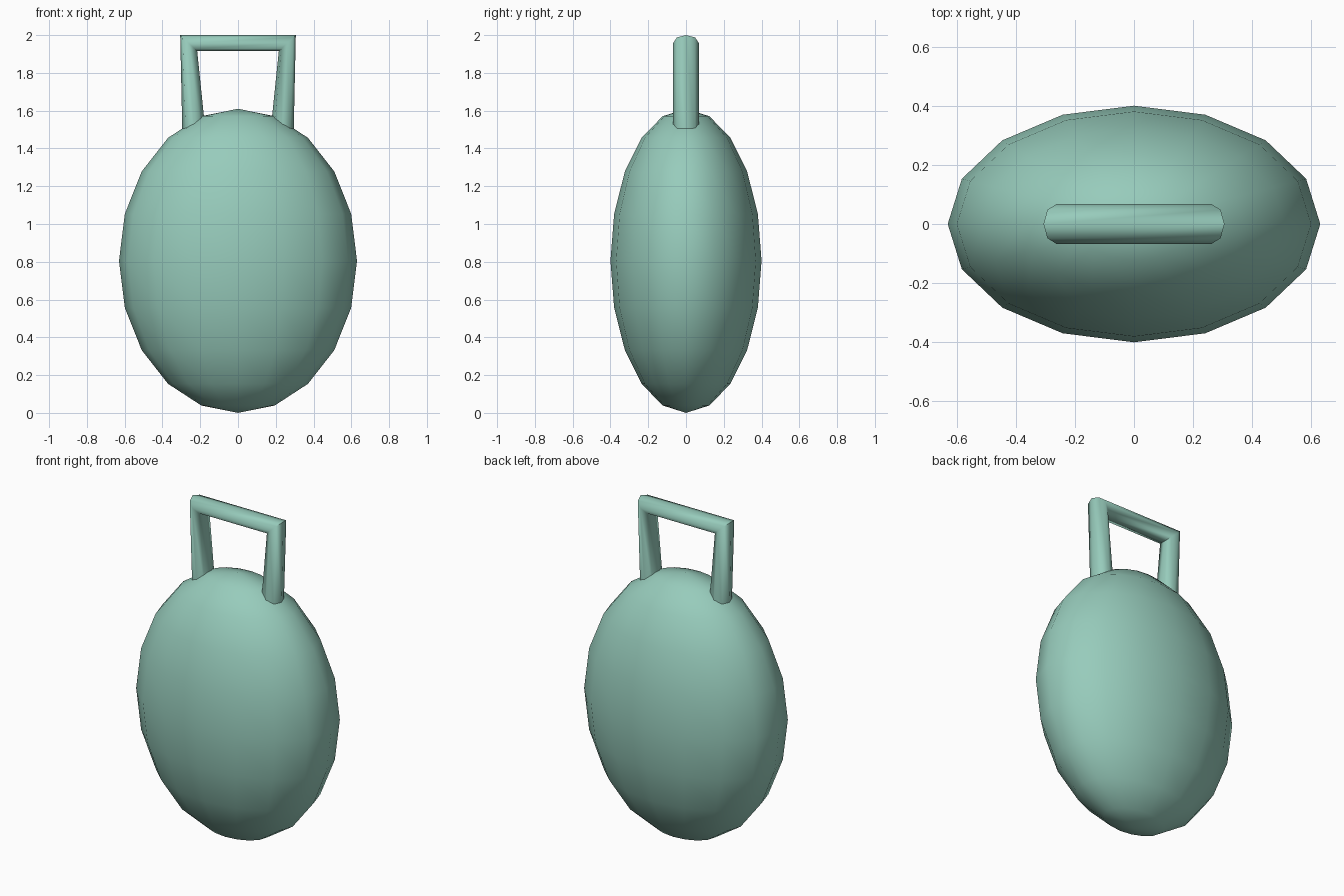
import bpy, bmesh
from math import cos, sin, pi, radians
from mathutils import Matrix, Vector

if "Cube" in bpy.data.objects:
    bpy.data.objects.remove(bpy.data.objects["Cube"])

green = bpy.data.materials.new("soft_green")
green.diffuse_color = (0.31, 0.60, 0.50, 1)
green.use_nodes = True
green.node_tree.nodes["Principled BSDF"].inputs["Base Color"].default_value = green.diffuse_color


def finish(bm, name, angle):
    bmesh.ops.recalc_face_normals(bm, faces=bm.faces)
    mesh = bpy.data.meshes.new(name)
    bm.to_mesh(mesh)
    bm.free()
    obj = bpy.data.objects.new(name, mesh)
    bpy.context.collection.objects.link(obj)
    mesh.materials.append(green)
    bpy.ops.object.select_all(action='DESELECT')
    obj.select_set(True)
    bpy.context.view_layer.objects.active = obj
    bpy.ops.object.shade_smooth_by_angle(angle=radians(angle))
    return obj


# body: low-poly sphere squashed front to back
bm = bmesh.new()
shape = Matrix.Translation((0, 0, 0.805)) @ Matrix.Diagonal((0.63, 0.40, 0.805, 1))
bmesh.ops.create_uvsphere(bm, u_segments=16, v_segments=10, radius=1, matrix=shape)
finish(bm, "body", 60)

# handle: eight-sided tube with mitred corners, legs flaring into the body
SIDES, HALF_Y = 8, 0.068
leg_end = ((0.294, 1.45), (0.168, 1.45))     # outer, inner (x, z)
corner = ((0.306, 2.0), (0.216, 1.915))
bm = bmesh.new()
rings = []
for side, (outer, inner) in ((-1, leg_end), (-1, corner), (1, corner), (1, leg_end)):
    o = Vector((side * outer[0], 0, outer[1]))
    i = Vector((side * inner[0], 0, inner[1]))
    mid, half = (o + i) / 2, (o - i) / 2
    rings.append([bm.verts.new(mid + half * cos(2 * pi * k / SIDES)
                               + Vector((0, HALF_Y * sin(2 * pi * k / SIDES), 0)))
                  for k in range(SIDES)])
for a, b in zip(rings, rings[1:]):
    for k in range(SIDES):
        n = (k + 1) % SIDES
        bm.faces.new((a[k], a[n], b[n], b[k]))
bm.faces.new(rings[0])
bm.faces.new(rings[-1])
finish(bm, "handle", 60)
